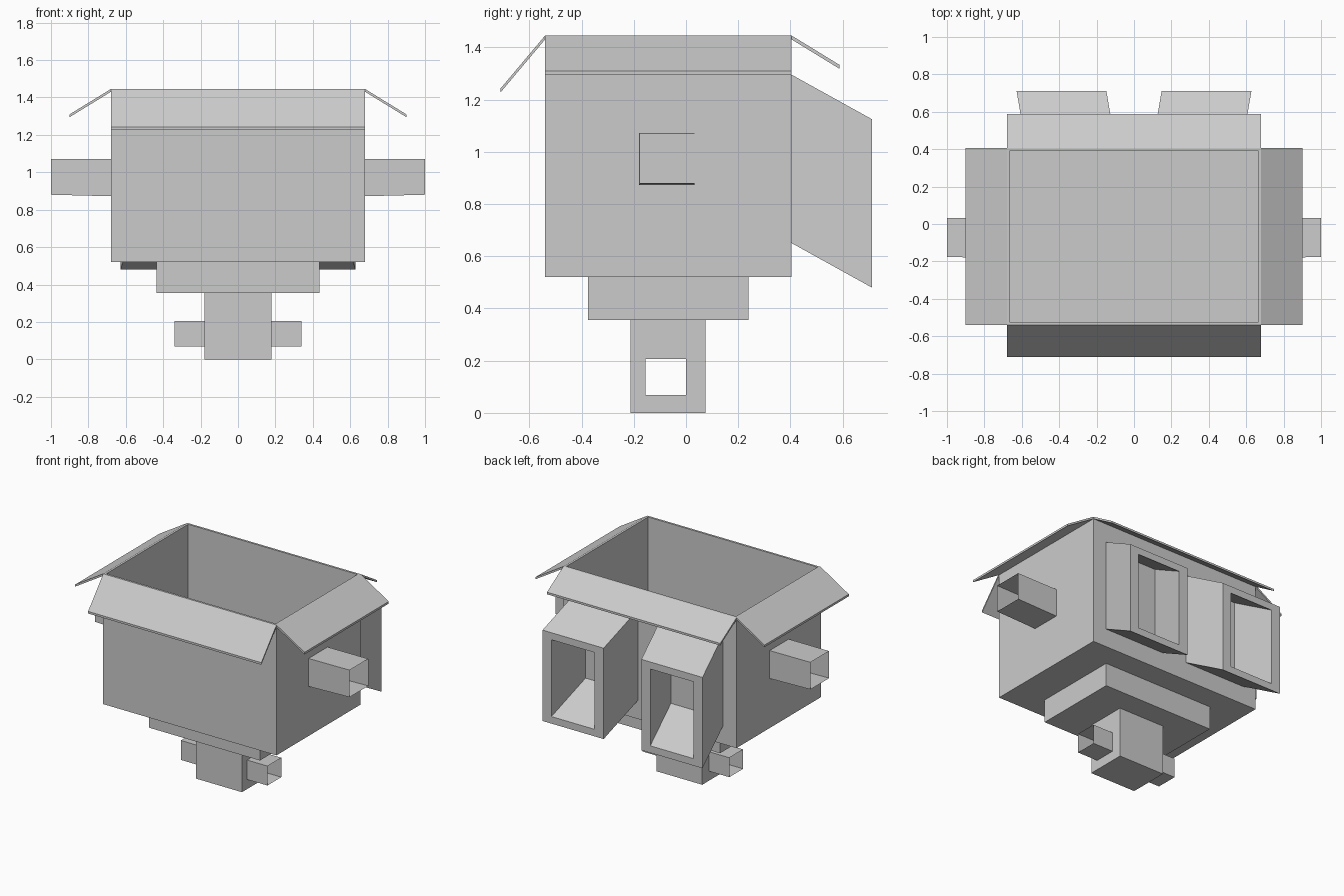
import bpy, bmesh

if "Cube" in bpy.data.objects:
    bpy.data.objects.remove(bpy.data.objects["Cube"])


def finish(name, bm):
    mesh = bpy.data.meshes.new(name)
    bmesh.ops.remove_doubles(bm, verts=bm.verts, dist=1e-5)
    bmesh.ops.recalc_face_normals(bm, faces=bm.faces)
    bm.to_mesh(mesh)
    bm.free()
    obj = bpy.data.objects.new(name, mesh)
    bpy.context.collection.objects.link(obj)
    return obj


def loft(name, loops, closed=False, caps=(False, False)):
    """Skin matching loops of points; optionally join last to first or cap ends."""
    bm = bmesh.new()
    rings = [[bm.verts.new(p) for p in loop] for loop in loops]
    pairs = list(zip(rings, rings[1:])) + ([(rings[-1], rings[0])] if closed else [])
    for a, b in pairs:
        n = len(a)
        for i in range(n):
            j = (i + 1) % n
            bm.faces.new((a[i], a[j], b[j], b[i]))
    if caps[0]:
        bm.faces.new(rings[0])
    if caps[1]:
        bm.faces.new(rings[-1])
    return finish(name, bm)


def rect_z(x0, x1, y0, y1, z):
    return [(x0, y0, z), (x1, y0, z), (x1, y1, z), (x0, y1, z)]


def rect_x(x, y0, y1, z0, z1):
    return [(x, y0, z0), (x, y1, z0), (x, y1, z1), (x, y0, z1)]


def rect_y(y, x0, x1, z0, z1):
    return [(x0, y, z0), (x1, y, z0), (x1, y, z1), (x0, y, z1)]


# open-topped carton body with thin walls
W, F, B, TOP, T = 0.68, -0.54, 0.405, 1.445, 0.015
loft("body_box", [rect_z(-W, W, F, B, 0.52), rect_z(-W, W, F, B, TOP),
                  rect_z(-W + T, W - T, F + T, B - T, TOP),
                  rect_z(-W + T, W - T, F + T, B - T, 0.52 + T)], caps=(True, True))


# four folded-out flaps
def flap(name, a, b, c, d):
    quad = [a, b, c, d]
    loft(name, [quad, [(x, y, z - T) for x, y, z in quad]], caps=(True, True))


flap("front_flap", (-W, F, TOP), (W, F, TOP), (W, -0.71, 1.243), (-W, -0.71, 1.243))
flap("back_flap", (-W, B, TOP), (W, B, TOP), (W, 0.588, 1.333), (-W, 0.588, 1.333))
for s, side in ((-1, "left"), (1, "right")):
    flap(side + "_flap", (s * W, F, TOP), (s * W, B, TOP),
         (s * 0.9, B, 1.31), (s * 0.9, F, 1.31))

    # open square arm sleeve, slightly skewed
    loft(side + "_arm", [rect_x(s * W, -0.18, 0.033, 0.872, 1.07),
                         rect_x(s * 1.0, -0.177, 0.033, 0.88, 1.072)])

    # open foot sleeve
    loft(side + "_foot", [rect_x(s * 0.18, -0.155, 0.0, 0.068, 0.206),
                          rect_x(s * 0.34, -0.155, 0.0, 0.068, 0.206)])

    # slanted hollow thruster on the back
    def ring(y, xa, z0, z1, bx=0.0, bz=0.0):
        xs = sorted((s * (xa + bx), s * (xa + 0.48 - bx)))
        return rect_y(y, xs[0], xs[1], z0 + bz, z1 - bz)
    loft(side + "_thruster", [ring(B, 0.095, 0.65, 1.295),
                              ring(0.712, 0.148, 0.48, 1.125),
                              ring(0.712, 0.148, 0.48, 1.125, 0.07, 0.05),
                              ring(B, 0.095, 0.65, 1.295, 0.07, 0.05)], closed=True)

# stepped hip block
loft("hip_block", [rect_z(-0.435, 0.435, -0.375, 0.24, 0.355),
                   rect_z(-0.435, 0.435, -0.375, 0.24, 0.52)], caps=(True, True))

# lower block with a square tunnel running side to side
loft("lower_block", [rect_x(-0.18, -0.213, 0.075, 0, 0.355),
                     rect_x(0.18, -0.213, 0.075, 0, 0.355),
                     rect_x(0.18, -0.155, 0.0, 0.068, 0.206),
                     rect_x(-0.18, -0.155, 0.0, 0.068, 0.206)], closed=True)
